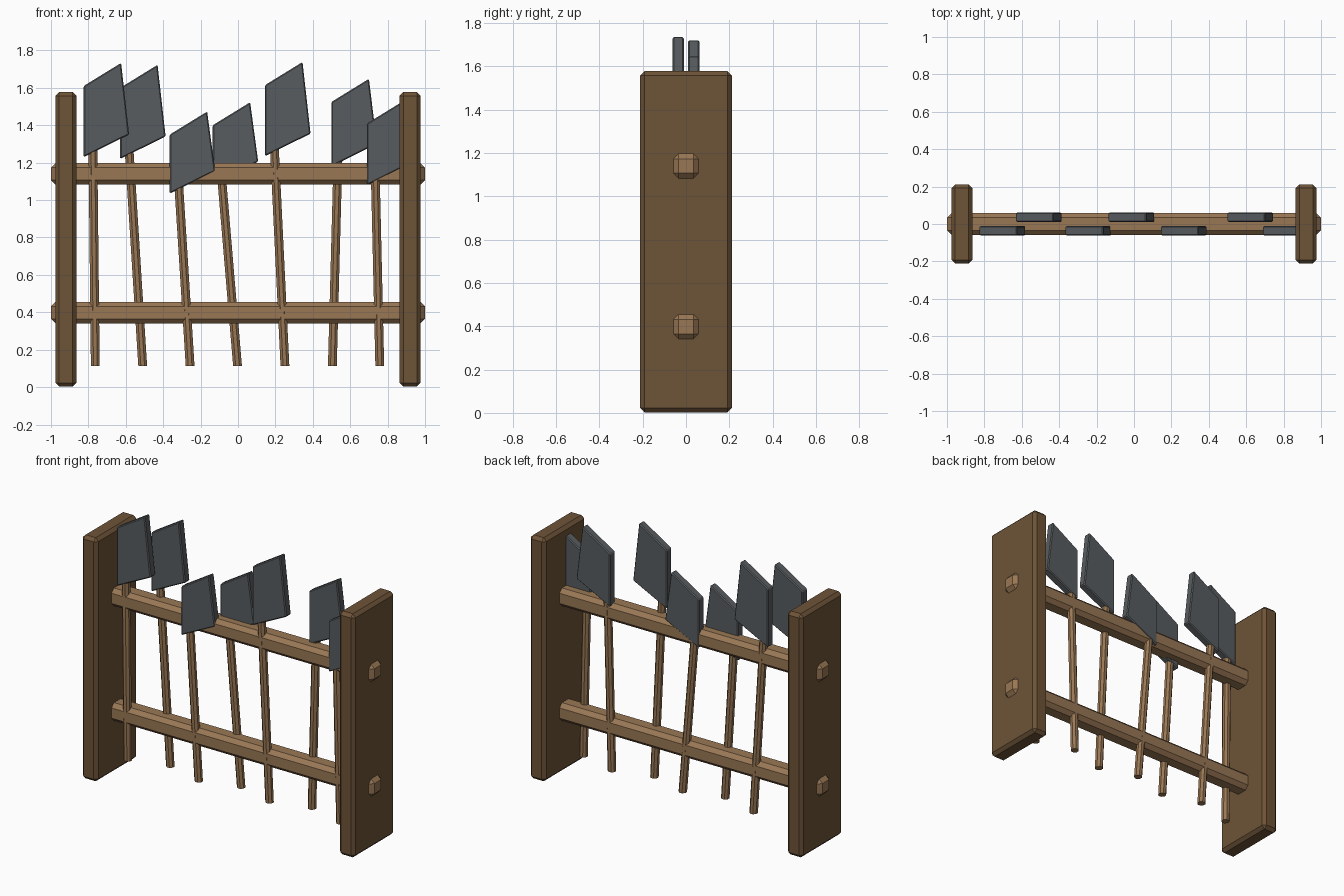
import bpy, bmesh, math
from mathutils import Vector

if "Cube" in bpy.data.objects:
    bpy.data.objects.remove(bpy.data.objects["Cube"])


def material(name, color):
    m = bpy.data.materials.new(name)
    m.diffuse_color = (*color, 1)
    m.use_nodes = True
    m.node_tree.nodes["Principled BSDF"].inputs["Base Color"].default_value = m.diffuse_color
    return m


DARK_WOOD = material("dark wood", (0.155, 0.088, 0.039))
LIGHT_WOOD = material("light wood", (0.32, 0.185, 0.09))
STEEL = material("grey steel", (0.098, 0.108, 0.116))


def finish(name, bm, mat, bevel=0.0):
    bmesh.ops.recalc_face_normals(bm, faces=bm.faces)
    if bevel:
        bmesh.ops.bevel(bm, geom=bm.edges[:], offset=bevel, segments=1,
                        affect='EDGES', profile=0.5)
    me = bpy.data.meshes.new(name)
    bm.to_mesh(me)
    bm.free()
    me.materials.append(mat)
    ob = bpy.data.objects.new(name, me)
    bpy.context.collection.objects.link(ob)
    return ob


def box(name, center, size, mat, bevel):
    bm = bmesh.new()
    bmesh.ops.create_cube(bm, size=1)
    bmesh.ops.scale(bm, vec=size, verts=bm.verts)
    bmesh.ops.translate(bm, vec=center, verts=bm.verts)
    return finish(name, bm, mat, bevel)


def pole(name, a, b, radius):
    # level-cut round stick, sheared to lean sideways
    bm = bmesh.new()
    rings = [[bm.verts.new(p + Vector((radius * math.cos((i + .5) * math.tau / 8),
                                       radius * math.sin((i + .5) * math.tau / 8), 0)))
              for i in range(8)] for p in (Vector(a), Vector(b))]
    for i in range(8):
        j = (i + 1) % 8
        bm.faces.new((rings[0][i], rings[0][j], rings[1][j], rings[1][i]))
    bm.faces.new(rings[0])
    bm.faces.new(rings[1])
    return finish(name, bm, LIGHT_WOOD)


def blade(name, x, y, z, h):
    # skewed flat plate
    outline = [(0, 0), (0.243, 0.12), (0.2, h + 0.123), (0, h)]
    bm = bmesh.new()
    lo = [bm.verts.new((x + u, y - 0.026, z + v)) for u, v in outline]
    hi = [bm.verts.new((x + u, y + 0.026, z + v)) for u, v in outline]
    bm.faces.new(lo)
    bm.faces.new(hi)
    for i in range(4):
        j = (i + 1) % 4
        bm.faces.new((lo[i], lo[j], hi[j], hi[i]))
    return finish(name, bm, STEEL, 0.006)


# end boards
for side, label in ((-1, "left"), (1, "right")):
    box(f"{label}_end_board", (side * 0.92, 0, 0.79), (0.112, 0.424, 1.575), DARK_WOOD, 0.02)

# cross rails
for label, z in (("lower", 0.398), ("upper", 1.14)):
    box(f"{label}_rail", (0, 0, z), (2.0, 0.118, 0.116), LIGHT_WOOD, 0.025)

# tools: pole top x, pole top z, blade corner x, blade corner z, blade height
tools = [
    (-0.776, 1.29, -0.825, 1.23, 0.38),
    (-0.583, 1.28, -0.630, 1.22, 0.38),
    (-0.318, 1.10, -0.365, 1.035, 0.315),
    (-0.090, 1.15, -0.135, 1.085, 0.315),
    (0.194, 1.29, 0.145, 1.235, 0.38),
    (0.535, 1.25, 0.500, 1.18, 0.345),
    (0.734, 1.14, 0.690, 1.08, 0.33),
]
for i, (px, pz, bx, bz, h) in enumerate(tools):
    y = -0.036 if i % 2 == 0 else 0.036
    pole(f"tool_handle_{i + 1}", (-0.763 + i * 0.2535, y, 0.113), (px, y, pz), 0.0255)
    blade(f"tool_blade_{i + 1}", bx, y, bz, h)
